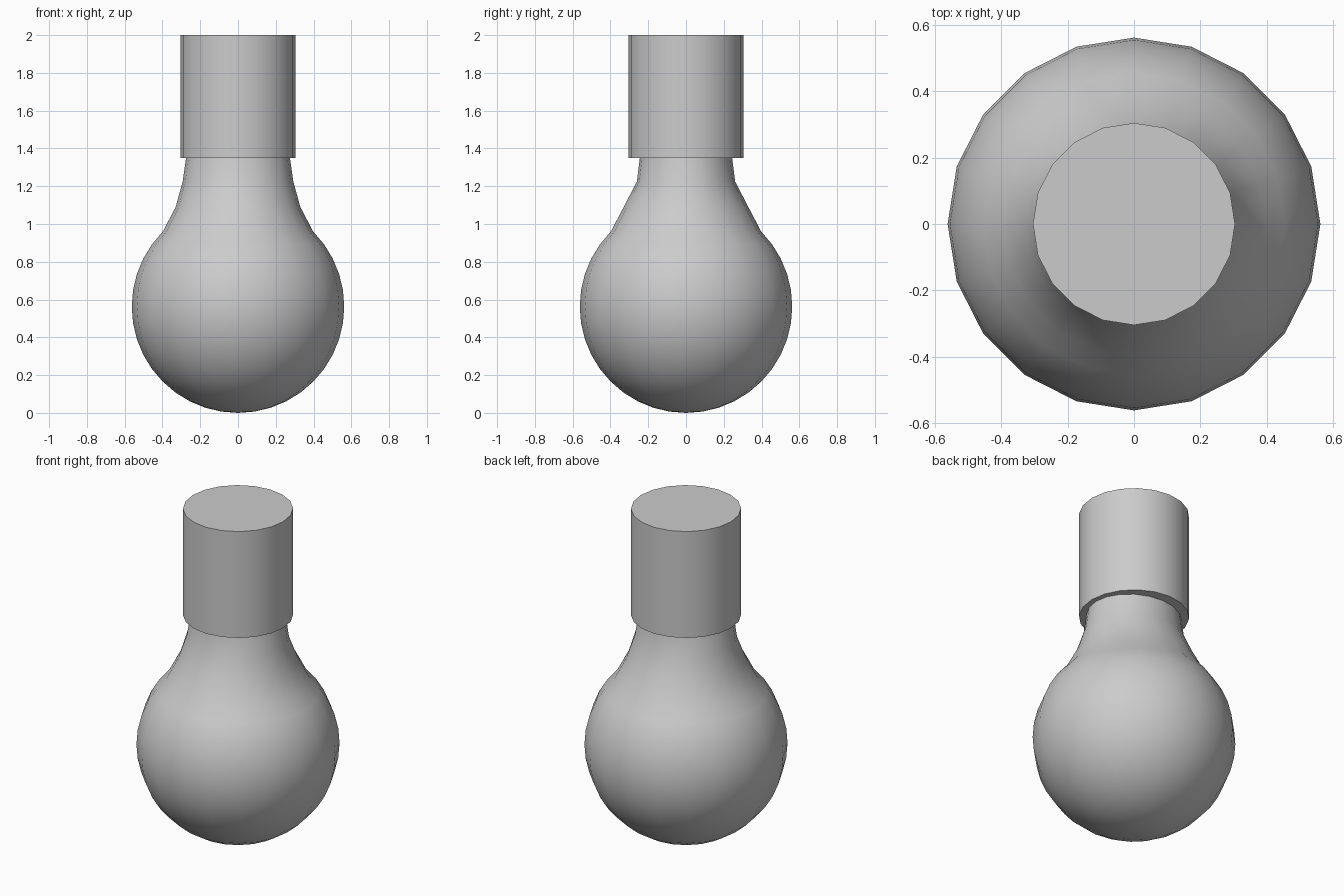
import bpy, math

if "Cube" in bpy.data.objects:
    bpy.data.objects.remove(bpy.data.objects["Cube"])

SIDES = 20
R = 0.5625


def lathe(name, rings, closed_bottom=False):
    """Stack elliptical rings (rx, ry, z); rings with zero radius become poles."""
    verts, faces, rows = [], [], []
    for rx, ry, z in rings:
        n = SIDES if rx > 0 else 1
        start = len(verts)
        for i in range(n):
            a = 2 * math.pi * i / SIDES
            verts.append((rx * math.cos(a), ry * math.sin(a), z))
        rows.append([start + i % n for i in range(SIDES)])
    for lo, hi in zip(rows, rows[1:]):
        for i in range(SIDES):
            j = (i + 1) % SIDES
            quad = [lo[i], lo[j], hi[j], hi[i]]
            faces.append(list(dict.fromkeys(quad)))
    faces.append(rows[-1])
    if closed_bottom:
        faces.append(rows[0][::-1])
    mesh = bpy.data.meshes.new(name)
    mesh.from_pydata(verts, [], faces)
    mesh.update()
    obj = bpy.data.objects.new(name, mesh)
    bpy.context.collection.objects.link(obj)
    bpy.ops.object.select_all(action='DESELECT')
    obj.select_set(True)
    bpy.context.view_layer.objects.active = obj
    bpy.ops.object.shade_smooth_by_angle(angle=math.radians(40))
    return obj


# Glass: round globe up to 45 degrees, then a slightly oval neck
globe = [(0, 0, 0.0)]
for k in range(1, 16):
    a = math.radians(-90 + 9 * k)
    globe.append((R * math.cos(a), R * math.cos(a), R + R * math.sin(a)))
neck = [(0.33, 0.33, 1.09), (0.293, 0.26, 1.225), (0.272, 0.242, 1.37)]
lathe("glass_bulb", globe + neck)

# Socket cap: plain cylinder over the neck
lathe("bulb_base", [(0.305, 0.305, 1.35), (0.305, 0.305, 2.0)], closed_bottom=True)
